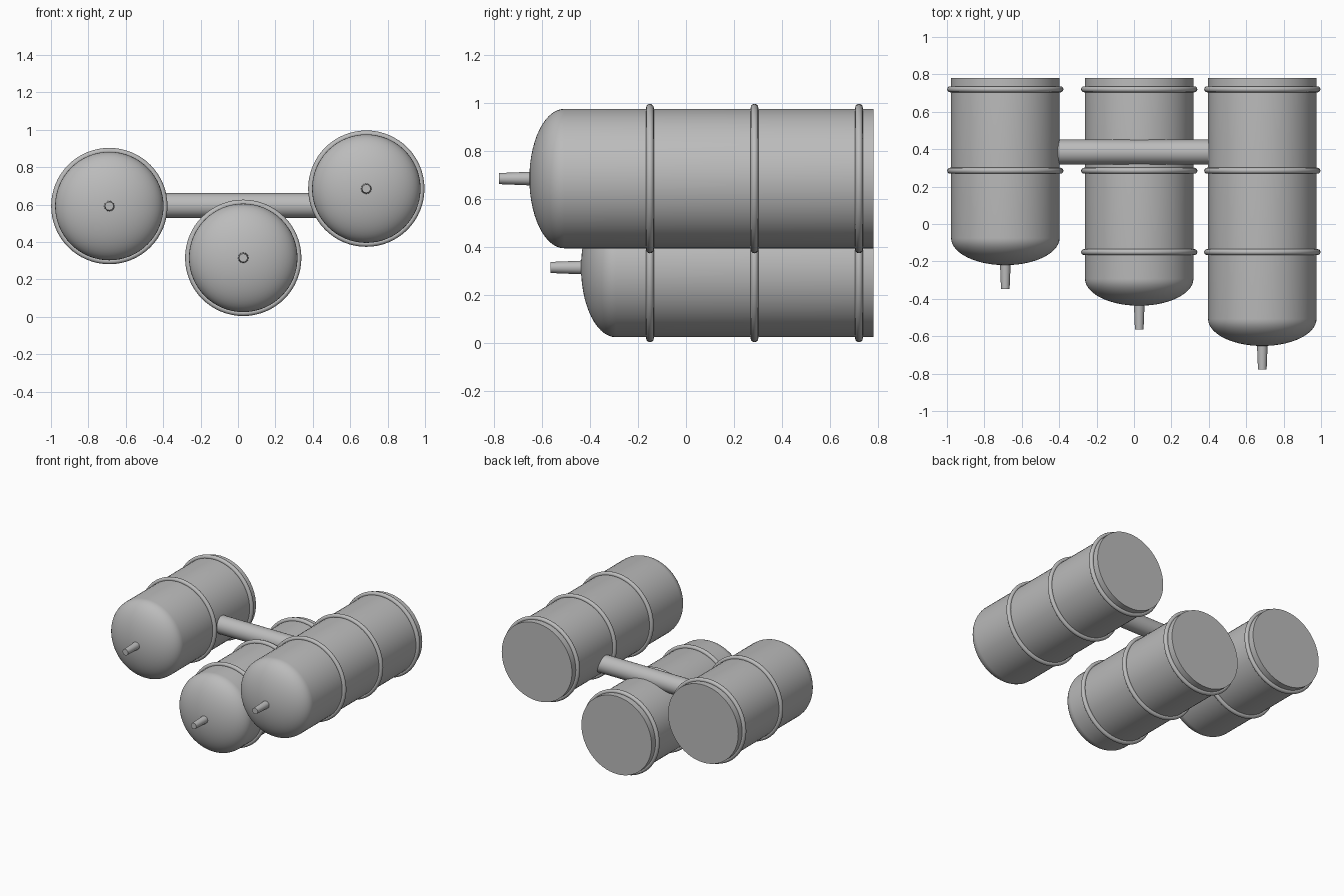
import bpy
import math
from mathutils import Matrix

cube = bpy.data.objects.get("Cube")
if cube:
    bpy.data.objects.remove(cube, do_unlink=True)

# One flat grey for every part
grey = bpy.data.materials.new("grey_metal")
grey.use_nodes = True
colour = (0.5, 0.5, 0.5, 1)
grey.diffuse_color = colour
grey.node_tree.nodes["Principled BSDF"].inputs["Base Color"].default_value = colour

RADIUS = 0.29
DOME = 0.145
BACK = 0.78


def finish(name):
    obj = bpy.context.object
    obj.name = name
    obj.data.materials.append(grey)
    bpy.ops.object.shade_smooth_by_angle(angle=math.radians(35))
    return obj


def lathe(name, profile, x, z, sides):
    """Revolve (radius, y) points around a lengthwise axis through x, z."""
    verts, faces, rows = [], [], []
    for r, y in profile:
        count = sides if r > 0 else 1
        rows.append([len(verts) + i for i in range(count)])
        for i in range(count):
            a = math.tau * i / sides
            verts.append((r * math.cos(a), y, r * math.sin(a)))
    for low, high in zip(rows, rows[1:]):
        for i in range(sides):
            j = (i + 1) % sides
            if len(low) == 1:
                faces.append((low[0], high[i], high[j]))
            else:
                faces.append((low[j], low[i], high[i], high[j]))
    faces.append(rows[-1][::-1])  # flat back cap
    mesh = bpy.data.meshes.new(name)
    mesh.from_pydata(verts, [], faces)
    mesh.transform(Matrix.Translation((x, 0, z)))
    obj = bpy.data.objects.new(name, mesh)
    bpy.context.collection.objects.link(obj)
    bpy.ops.object.select_all(action="DESELECT")
    bpy.context.view_layer.objects.active = obj
    obj.select_set(True)
    # Consistent outward normals
    bpy.ops.object.mode_set(mode="EDIT")
    bpy.ops.mesh.select_all(action="SELECT")
    bpy.ops.mesh.normals_make_consistent(inside=False)
    bpy.ops.object.mode_set(mode="OBJECT")
    return finish(name)


def tank(side, x, z, tip, bands):
    # Domed shell with flat back
    steps = 14
    profile = [(RADIUS * math.sin(t), tip + DOME * (1 - math.cos(t)))
               for t in (math.pi / 2 * i / steps for i in range(steps + 1))]
    lathe(side + "_tank", profile + [(RADIUS, BACK)], x, z, 64)

    # Tapered valve stem
    stem = [(0, tip - 0.127), (0.023, tip - 0.127), (0.029, tip + 0.02)]
    lathe(side + "_valve", stem, x, z, 12)

    # Round bands
    for n, y in enumerate(bands, 1):
        bpy.ops.mesh.primitive_torus_add(
            major_radius=0.295, minor_radius=0.016, major_segments=64,
            minor_segments=12, location=(x, y, z), rotation=(math.pi / 2, 0, 0))
        finish(f"{side}_band_{n}")


BANDS = (0.72, 0.285, -0.15)
tank("right", -0.688, 0.592, -0.22, BANDS[:2])
tank("middle", 0.028, 0.315, -0.437, BANDS)
tank("left", 0.686, 0.685, -0.652, BANDS)

# Cross bar joining the tanks
bpy.ops.mesh.primitive_cylinder_add(
    vertices=32, radius=0.066, depth=1.1, location=(0, 0.385, 0.595),
    rotation=(0, math.pi / 2, 0))
finish("cross_bar")
